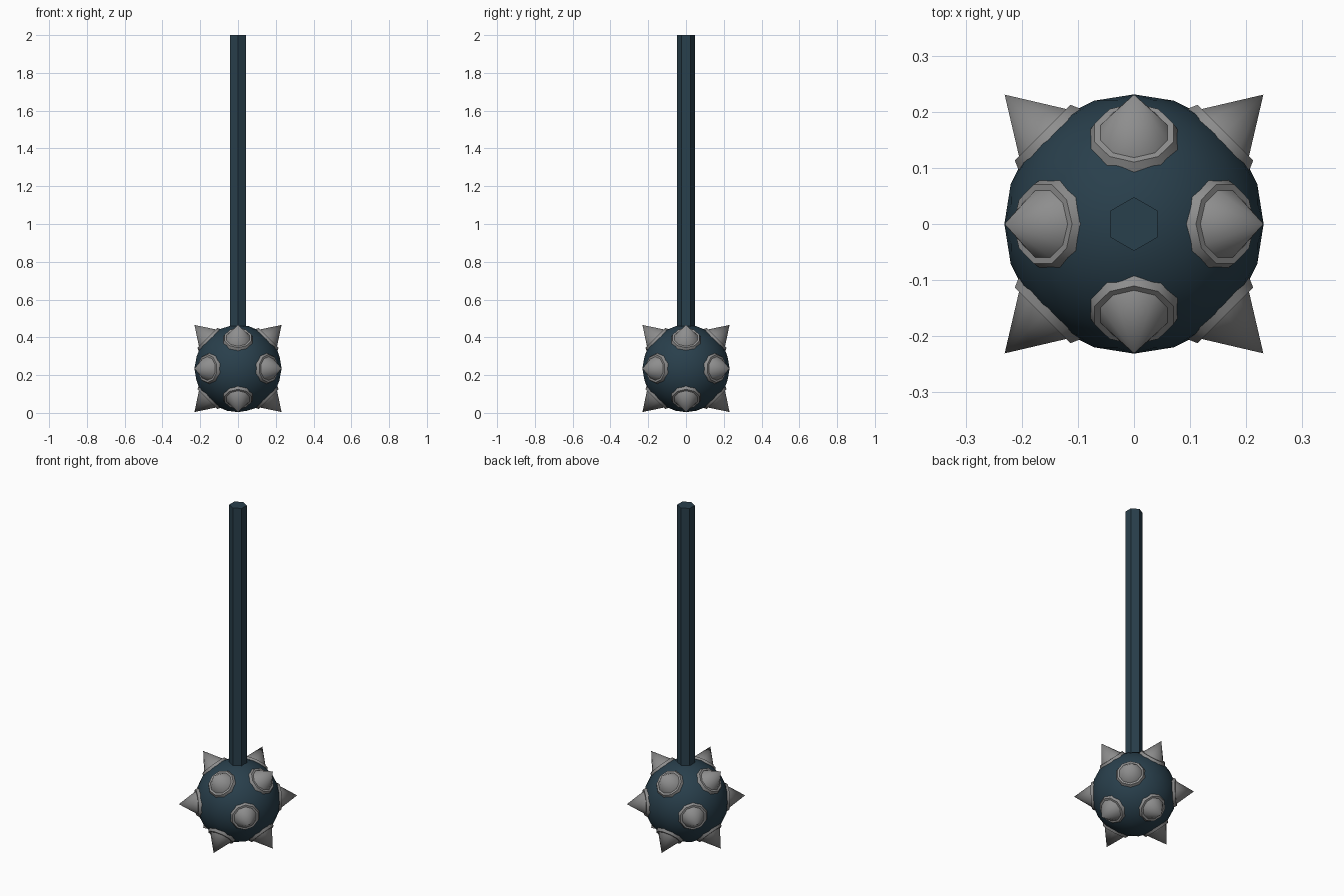
import bpy
import math
from itertools import product
from mathutils import Vector

if "Cube" in bpy.data.objects:
    bpy.data.objects.remove(bpy.data.objects["Cube"])

CENTRE = Vector((0, 0, 0.235))
BALL_R = 0.231


def material(name, rgb):
    m = bpy.data.materials.new(name)
    m.diffuse_color = (*rgb, 1)
    m.use_nodes = True
    m.node_tree.nodes["Principled BSDF"].inputs["Base Color"].default_value = m.diffuse_color
    return m


steel = material("dark blue steel", (0.022, 0.05, 0.072))
grey = material("grey metal", (0.27, 0.27, 0.27))


def finish(name, mat, angle=None):
    ob = bpy.context.object
    ob.name = name
    ob.data.materials.append(mat)
    if angle:
        bpy.ops.object.shade_smooth_by_angle(angle=math.radians(angle))
    return ob


# Ball head
bpy.ops.mesh.primitive_ico_sphere_add(subdivisions=3, radius=BALL_R, location=CENTRE)
finish("ball", steel, 40)

# Hexagonal handle with corners on the y axis
bpy.ops.mesh.primitive_cylinder_add(vertices=6, radius=0.048, depth=2 - CENTRE.z,
                                    location=(0, 0, (2 + CENTRE.z) / 2))
finish("handle", steel)


def cone(name, axis, start, end, r1, r2, sides=10):
    """Truncated cone running along an axis out of the ball centre."""
    bpy.ops.mesh.primitive_cone_add(
        vertices=sides, radius1=r1, radius2=r2, depth=end - start,
        location=CENTRE + axis * (start + end) / 2,
        rotation=axis.to_track_quat('Z', 'Y').to_euler())
    return finish(name, grey, 40)


# Twelve spikes, each on a tapered collar, one for every edge of a cube
directions = [Vector(d).normalized() for d in product((-1, 0, 1), repeat=3)
              if d.count(0) == 1]
for i, axis in enumerate(directions):
    cone(f"collar_{i + 1}", axis, 0.19, 0.23, 0.092, 0.074)
    cone(f"spike_{i + 1}", axis, 0.225, 0.326, 0.066, 0)
